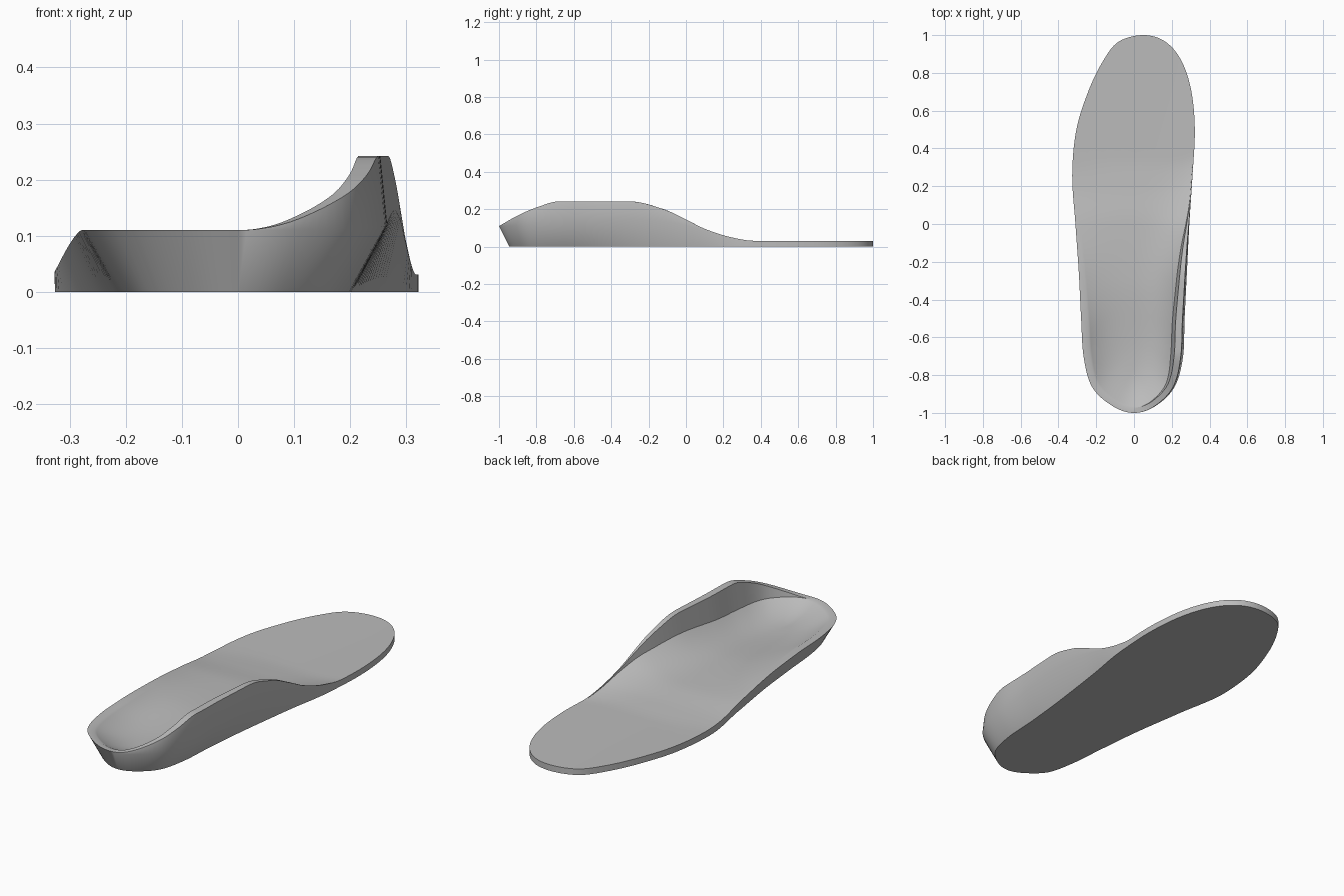
import bpy, bmesh, math
from mathutils import Vector

cube = bpy.data.objects.get("Cube")
if cube:
    bpy.data.objects.remove(cube, do_unlink=True)


def curve(*pts):
    """Smooth overshoot-free interpolation through (y, value) pairs."""
    sec = [(b[1] - a[1]) / (b[0] - a[0]) for a, b in zip(pts, pts[1:])]
    slope = [sec[0]] + [2 * a * b / (a + b) if a * b > 0 else 0
                        for a, b in zip(sec, sec[1:])] + [sec[-1]]

    def value(y):
        y = min(max(y, pts[0][0]), pts[-1][0])
        k = 0
        while k < len(sec) - 1 and y > pts[k + 1][0]:
            k += 1
        d = pts[k + 1][0] - pts[k][0]
        t = (y - pts[k][0]) / d
        return ((1 + 2 * t) * (1 - t) ** 2 * pts[k][1] + t * (1 - t) ** 2 * d * slope[k]
                + t * t * (3 - 2 * t) * pts[k + 1][1] + t * t * (t - 1) * d * slope[k + 1])
    return value


# Heights and insets along the length, heel (-1) to toe (1)
flange_top = curve((-1, .11), (-.9, .168), (-.8, .21), (-.68, .242), (-.3, .242),
                   (-.12, .2), (0, .145), (.1, .095), (.25, .048), (.36, .031), (1, .03))
arch_edge = curve((-1, .11), (-.6, .12), (-.27, .145), (-.05, .125), (.1, .085),
                  (.25, .045), (.36, .031), (1, .03))
outer_edge = curve((-1, .11), (-.55, .11), (-.3, .1), (0, .068), (.2, .038),
                   (.32, .031), (1, .03))
floor_z = curve((-1, .06), (-.7, .05), (-.3, .068), (0, .06), (.2, .04), (.36, .03), (1, .03))
base_inset = curve((-1, .055), (-.7, .065), (-.4, .055), (0, .025), (.3, 0), (1, 0))
rim_width = curve((-1, .028), (-.6, .036), (-.2, .025), (.15, .004), (1, .004))

# Half outlines at equal angle steps from heel to toe
LEFT = [0, .11, .213, .259, .268, .28, .293, .31, .322, .303, .25, .165, .05]
RIGHT = [0, -.11, -.22, -.266, -.28, -.292, -.31, -.327, -.305, -.24, -.162, -.08, .05]
loop_x = LEFT + RIGHT[-2:0:-1]
SUB = 7
N = len(loop_x) * SUB


def outline_point(i):
    k, t = divmod(i % N, SUB)
    t /= SUB
    a, b, c, d = (loop_x[(k + j) % len(loop_x)] for j in (-1, 0, 1, 2))
    x = b + .5 * t * (c - a + t * (2 * a - 5 * b + 4 * c - d + t * (3 * (b - c) + d - a)))
    return Vector((x, -math.cos(2 * math.pi * i / N), 0))


outline = [outline_point(i) for i in range(N)]


def section(i):
    """Points from the sole's centre line, round the edge, to the footbed's centre."""
    p = outline[i]
    tangent = (outline[(i + 1) % N] - outline[i - 1]).normalized()
    inward = Vector((-tangent.y, tangent.x, 0))
    if i <= N // 2:
        top, edge = flange_top(p.y), arch_edge(p.y)
        edge = min(top, edge)
    else:
        top = edge = outer_edge(p.y)
    rise, width = top - edge, rim_width(p.y)
    spine = Vector(((p.x + outline[-i % N].x) / 2, p.y * .75, 0))

    def at(offset, z):
        q = p + inward * offset
        return Vector((q.x, q.y, z))

    pts = [spine.copy(), at(base_inset(p.y), 0), at(0, edge), at(.1 * rise, top),
           at(.1 * rise + width, top), at(.25 * rise + width, edge)]
    start = pts[-1]
    # Cupped footbed
    rings = 14
    for r in range(1, rings + 1):
        s = (r / rings) ** 1.2
        q = start.lerp(spine, s)
        low = floor_z(q.y)
        q.z = low + (edge - low) * (1 - s) ** 2.6
        pts.append(q)
    return pts


# Insole body with raised arch flange
bm = bmesh.new()
grid = [[bm.verts.new(p) for p in section(i)] for i in range(N)]
for i in range(N):
    a, b = grid[i], grid[(i + 1) % N]
    for j in range(len(a) - 1):
        bm.faces.new((a[j], b[j], b[j + 1], a[j + 1]))
bmesh.ops.remove_doubles(bm, verts=bm.verts[:], dist=.00005)
bmesh.ops.recalc_face_normals(bm, faces=bm.faces[:])
mesh = bpy.data.meshes.new("insole")
bm.to_mesh(mesh)
bm.free()
insole = bpy.data.objects.new("insole", mesh)
bpy.context.collection.objects.link(insole)

# Plain grey foam
grey = bpy.data.materials.new("grey_foam")
grey.use_nodes = True
colour = (.5, .5, .5, 1)
grey.diffuse_color = colour
grey.node_tree.nodes["Principled BSDF"].inputs["Base Color"].default_value = colour
mesh.materials.append(grey)

bpy.context.view_layer.objects.active = insole
insole.select_set(True)
bpy.ops.object.shade_smooth_by_angle(angle=math.radians(35))
